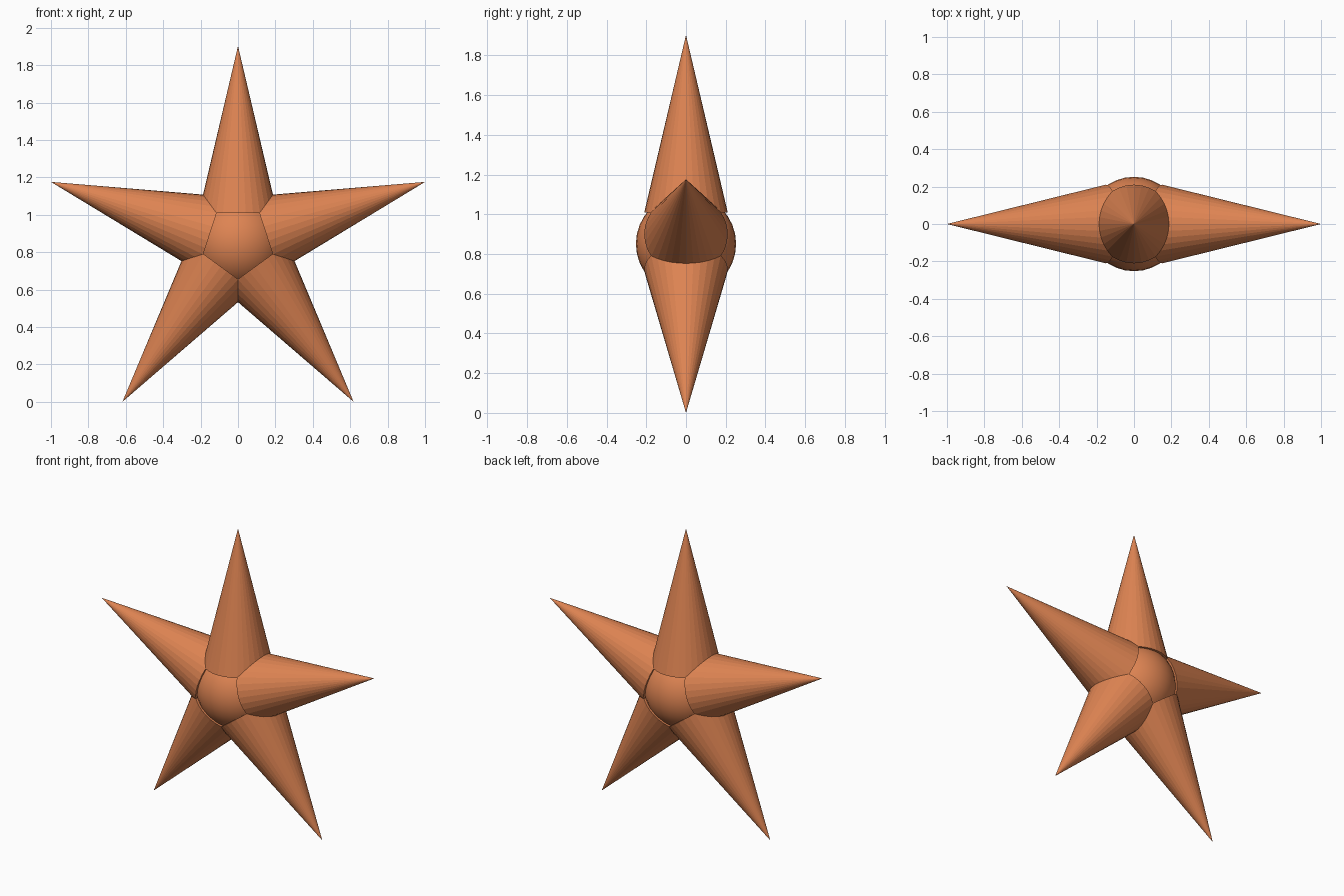
import bpy, math
from mathutils import Matrix, Vector

if "Cube" in bpy.data.objects:
    bpy.data.objects.remove(bpy.data.objects["Cube"])

R = 1.0515                      # centre to arm tip
CENTRE = Vector((0, 0, 0.851))
BASE = 0.15 * R                 # where each arm starts
LENGTH = R - BASE

orange = bpy.data.materials.new("warm orange")
orange.diffuse_color = (0.73, 0.23, 0.085, 1)
orange.use_nodes = True
orange.node_tree.nodes["Principled BSDF"].inputs["Base Color"].default_value = orange.diffuse_color

# Round core
bpy.ops.mesh.primitive_uv_sphere_add(segments=32, ring_count=16,
                                     radius=0.24 * R, location=CENTRE)
core = bpy.context.object
core.name = "core"
core.data.materials.append(orange)
bpy.ops.object.shade_smooth_by_angle()

# Five conical arms fanned around the y axis
for i in range(5):
    bpy.ops.mesh.primitive_cone_add(vertices=32, radius1=0.2 * R, radius2=0,
                                    depth=LENGTH)
    arm = bpy.context.object
    arm.name = f"arm_{i + 1}"
    arm.data.materials.append(orange)
    turn = Matrix.Rotation(i * math.tau / 5, 4, 'Y')
    arm.data.transform(Matrix.Translation(CENTRE) @ turn
                       @ Matrix.Translation((0, 0, BASE + LENGTH / 2)))
